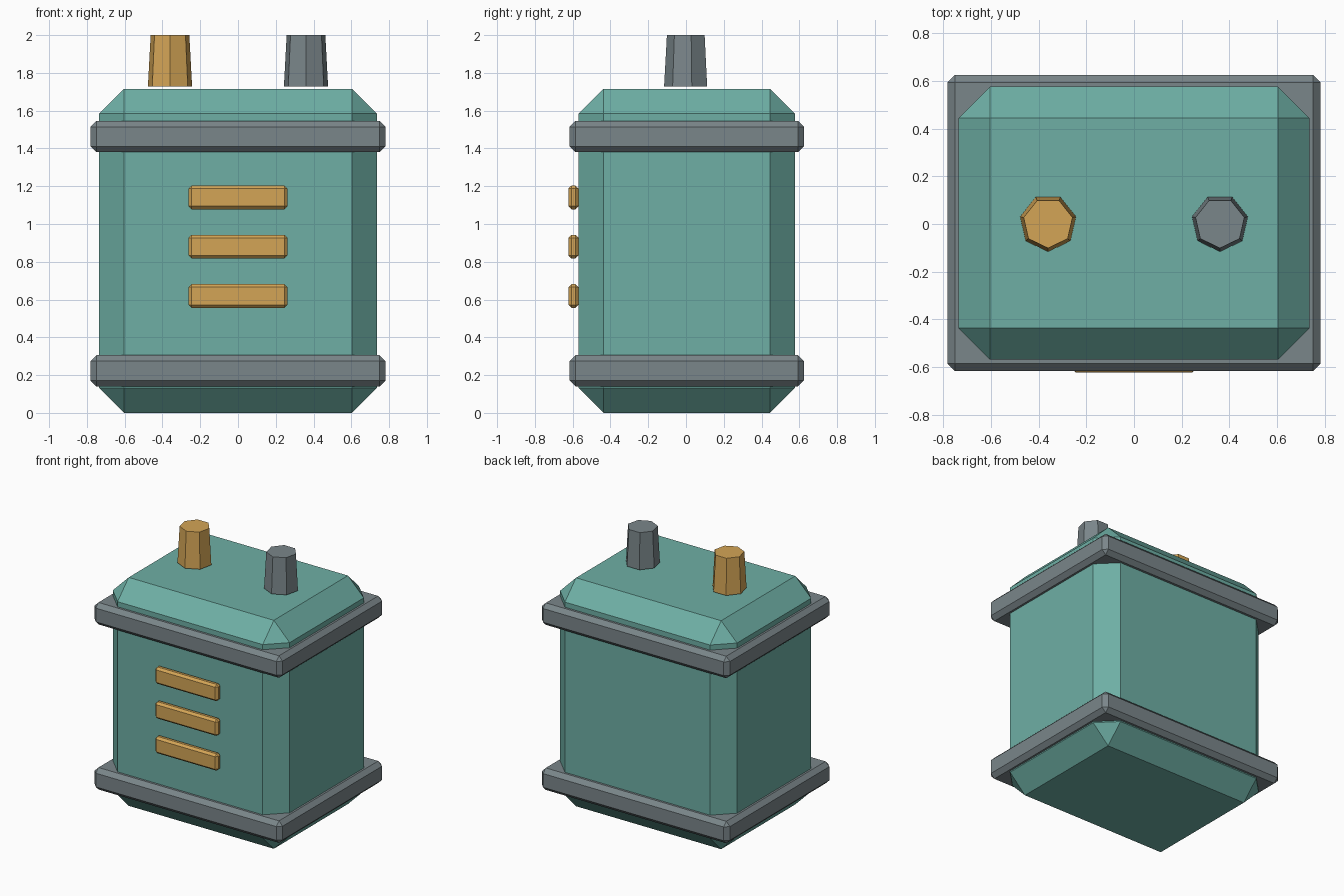
import bpy, math

if "Cube" in bpy.data.objects:
    bpy.data.objects.remove(bpy.data.objects["Cube"])


def material(name, rgb):
    m = bpy.data.materials.new(name)
    m.diffuse_color = (*rgb, 1)
    m.use_nodes = True
    m.node_tree.nodes["Principled BSDF"].inputs["Base Color"].default_value = m.diffuse_color
    return m


teal = material("teal", (0.156, 0.429, 0.376))
grey = material("grey", (0.195, 0.238, 0.254))
brass = material("brass", (0.658, 0.376, 0.093))
YC = 0.004  # depth centre of the casing


def chamfered_box(name, centre, size, chamfer, mat):
    bpy.ops.mesh.primitive_cube_add(size=1, location=centre)
    ob = bpy.context.object
    ob.name = name
    ob.scale = size
    bpy.ops.object.transform_apply(location=False, rotation=False, scale=True)
    bev = ob.modifiers.new("chamfer", 'BEVEL')
    bev.width = chamfer
    bev.segments = 1
    ob.data.materials.append(mat)


def terminal(name, x, mat):
    bpy.ops.mesh.primitive_cone_add(vertices=7, radius1=0.12, radius2=0.105, depth=0.273,
                                    location=(x, YC, 1.8635), rotation=(0, 0, math.pi))
    ob = bpy.context.object
    ob.name = name
    ob.data.materials.append(mat)


# casing
chamfered_box("casing", (0, YC, 0.858), (1.47, 1.144, 1.716), 0.132, teal)

# bands around the casing
for name, z in (("lower_band", 0.223), ("upper_band", 1.463)):
    chamfered_box(name, (0, YC, z), (1.562, 1.24, 0.165), 0.031, grey)

# front bars
for i, z in enumerate((0.619, 0.88, 1.141)):
    chamfered_box(f"front_bar_{i + 1}", (0, -0.596, z), (0.522, 0.052, 0.126), 0.016, brass)

# top terminals
terminal("brass_terminal", -0.36, brass)
terminal("grey_terminal", 0.36, grey)
